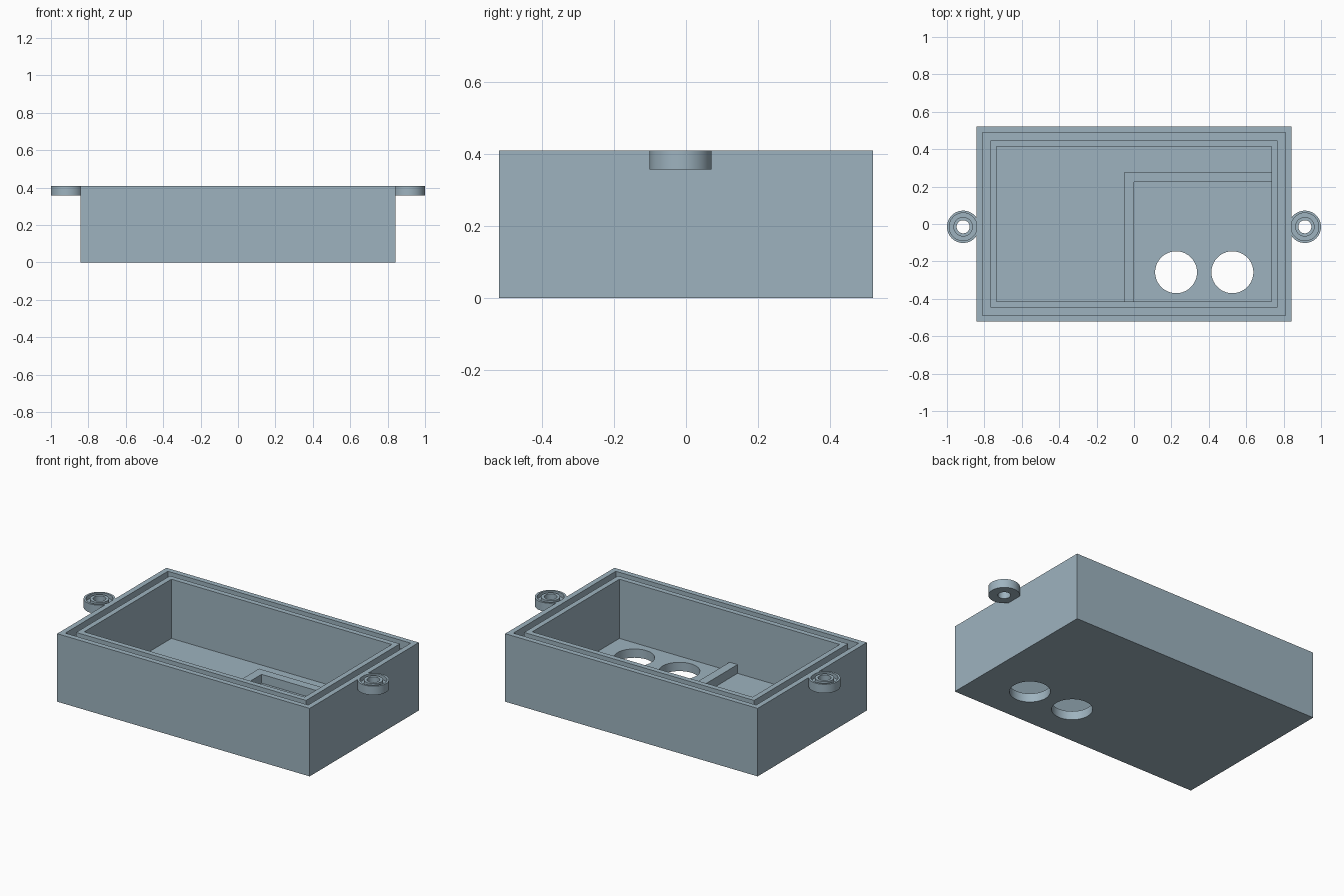
import bpy, bmesh, math

if "Cube" in bpy.data.objects:
    bpy.data.objects.remove(bpy.data.objects["Cube"])

H = 0.41        # height of the box
FLOOR = 0.053   # floor thickness

grey = bpy.data.materials.new("blue grey")
grey.diffuse_color = (0.34, 0.45, 0.52, 1)
grey.use_nodes = True
grey.node_tree.nodes["Principled BSDF"].inputs["Base Color"].default_value = grey.diffuse_color


def finish(name, bm):
    bmesh.ops.recalc_face_normals(bm, faces=bm.faces)
    me = bpy.data.meshes.new(name)
    bm.to_mesh(me)
    bm.free()
    me.materials.append(grey)
    ob = bpy.data.objects.new(name, me)
    bpy.context.collection.objects.link(ob)
    return ob


def skin(bm, loops, closed=False):
    """Join successive vertex loops with quads."""
    n = len(loops[0])
    pairs = list(zip(loops, loops[1:]))
    if closed:
        pairs.append((loops[-1], loops[0]))
    for a, b in pairs:
        for i in range(n):
            j = (i + 1) % n
            bm.faces.new((a[i], a[j], b[j], b[i]))


def smooth(ob):
    bpy.ops.object.select_all(action='DESELECT')
    bpy.context.view_layer.objects.active = ob
    ob.select_set(True)
    bpy.ops.object.shade_smooth_by_angle(angle=math.radians(30))


# Enclosure: rectangles from the underside, over the grooved rim, to the floor
rects = [(0.842, 0.52, 0), (0.842, 0.52, H),
         (0.81, 0.488, H), (0.81, 0.488, H - 0.05),           # seal groove
         (0.767, 0.447, H - 0.05), (0.767, 0.447, H),
         (0.735, 0.415, H), (0.735, 0.415, FLOOR)]
bm = bmesh.new()
loops = [[bm.verts.new((sx * x, sy * y, z)) for sx, sy in
          ((-1, -1), (1, -1), (1, 1), (-1, 1))] for x, y, z in rects]
skin(bm, loops)
bm.faces.new(loops[0])
bm.faces.new(loops[-1])
box = finish("enclosure", bm)

# Two round openings through the floor
for k, x in enumerate((0.225, 0.526)):
    bpy.ops.mesh.primitive_cylinder_add(vertices=64, radius=0.112, depth=0.3,
                                        location=(x, -0.258, 0.03))
    cutter = bpy.context.object
    cutter.name = f"opening_cutter_{k + 1}"
    mod = box.modifiers.new("opening", 'BOOLEAN')
    mod.operation = 'DIFFERENCE'
    mod.solver = 'EXACT'
    mod.object = cutter
    bpy.context.view_layer.objects.active = box
    bpy.ops.object.modifier_apply(modifier=mod.name)
    bpy.data.objects.remove(cutter)
smooth(box)

# L-shaped divider around the openings
outline = [(-0.053, -0.415), (0, -0.415), (0, 0.224),
           (0.735, 0.224), (0.735, 0.276), (-0.053, 0.276)]
bm = bmesh.new()
low, high = [[bm.verts.new((x, y, z)) for x, y in outline]
             for z in (FLOOR, 2 * FLOOR)]
skin(bm, [low, high])
bm.faces.new(high)
finish("divider", bm)

# Screw lugs: turned profile with a ring groove and a centre hole
profile = [(0.0865, H - 0.053), (0.0865, H), (0.074, H), (0.074, H - 0.025),
           (0.052, H - 0.025), (0.052, H), (0.035, H), (0.035, H - 0.053)]
for side, name in ((-1, "left_lug"), (1, "right_lug")):
    bm = bmesh.new()
    loops = [[bm.verts.new((side * 0.9135 + r * math.cos(a),
                            -0.015 + r * math.sin(a), z))
              for a in (math.tau * i / 48 for i in range(48))]
             for r, z in profile]
    skin(bm, loops, closed=True)
    smooth(finish(name, bm))
